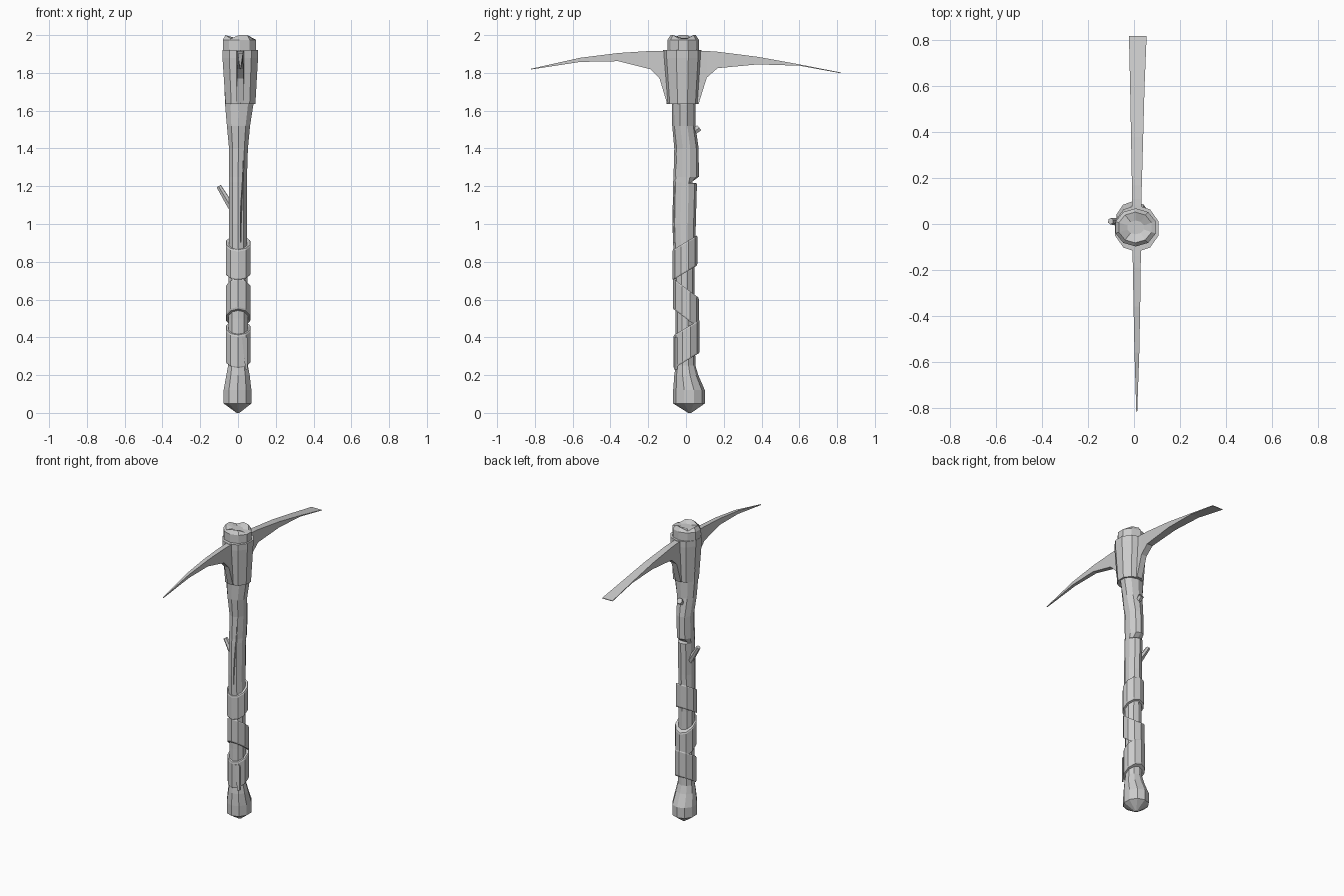
import bpy
import bmesh
import math
from mathutils import Vector

old = bpy.data.objects.get("Cube")
if old:
    bpy.data.objects.remove(old, do_unlink=True)

SIDES = 10
grey = bpy.data.materials.new("plain grey")
grey.use_nodes = True
grey.diffuse_color = (0.6, 0.6, 0.6, 1)
grey.node_tree.nodes["Principled BSDF"].inputs["Base Color"].default_value = grey.diffuse_color


def loft(name, rings, closed=False):
    """Skin a list of equal point rings; cap both ends, or join them if closed."""
    bm = bmesh.new()
    loops = [[bm.verts.new(p) for p in ring] for ring in rings]
    pairs = list(zip(loops, loops[1:]))
    if closed:
        pairs.append((loops[-1], loops[0]))
    else:
        bm.faces.new(loops[0])
        bm.faces.new(loops[-1])
    count = len(loops[0])
    for low, high in pairs:
        for i in range(count):
            j = (i + 1) % count
            bm.faces.new((low[i], low[j], high[j], high[i]))
    bmesh.ops.recalc_face_normals(bm, faces=bm.faces)
    mesh = bpy.data.meshes.new(name)
    bm.to_mesh(mesh)
    bm.free()
    mesh.materials.append(grey)
    obj = bpy.data.objects.new(name, mesh)
    bpy.context.collection.objects.link(obj)
    return obj


def oval(left, right, front, back, z, slope=0, sides=SIDES):
    """Horizontal oval given by its extents, optionally tilted along y."""
    cx, cy = (left + right) / 2, (front + back) / 2
    points = []
    for i in range(sides):
        a = math.tau * (i + 0.5) / sides
        y = cy + math.sin(a) * (back - front) / 2
        points.append(Vector((cx + math.cos(a) * (right - left) / 2, y, z + slope * y)))
    return points


def stick(name, start, end, r_start, r_end, sides=6):
    """Tapered peg between two points."""
    start, end = Vector(start), Vector(end)
    turn = (end - start).to_track_quat("Z", "Y")

    def ring(centre, r):
        return [centre + turn @ Vector((r * math.cos(math.tau * i / sides),
                                        r * math.sin(math.tau * i / sides), 0))
                for i in range(sides)]
    return loft(name, [ring(start, r_start), ring(end, r_end)])


# Handle: height, left, right, front, back
shaft = [
    (0, -.008, .008, .012, .028),
    (.05, -.08, .075, -.068, .1),
    (.12, -.08, .075, -.068, .1),
    (.2, -.065, .065, -.062, .065),
    (.25, -.055, .055, -.055, .05),
    (.5, -.053, .055, -.055, .045),
    (.75, -.053, .053, -.062, .045),
    (1, -.05, .05, -.072, .052),
    (1.215, -.05, .05, -.068, .058),
    (1.22, -.05, .05, -.068, .058),
    (1.25, -.05, .05, -.066, .068),
    (1.4, -.05, .055, -.062, .067),
    (1.52, -.062, .067, -.073, .05),
    (1.63, -.072, .085, -.075, .05),
    (1.92, -.085, .1, -.098, .068),
    (1.975, -.085, .1, -.098, .068),
]
rings = [oval(*ext, z) for z, *ext in shaft]
# The step in the back is a ring flattened on its rear side
for p in rings[9]:
    p.y = min(p.y, .028)
# Worn top end
rim = oval(-.07, .08, -.082, .052, 1.993)
for i, p in enumerate(rim):
    p.z += .007 if i % 3 else -.012
rings += [rim, oval(-.03, .045, -.045, .015, 1.985)]
handle = loft("handle", rings)

# Long crack in the shaft
cutter = loft("crack_cutter", [
    [Vector((x, y, z)) for x, y in ((mid, -.03), (mid - w, -.09), (mid + w, -.09))]
    for z, mid, w in ((.9, .014, .001), (1.1, .018, .006), (1.38, .03, .001))])
cutter.hide_render = True
cutter.hide_set(True)
cutter.display_type = "WIRE"
crack = handle.modifiers.new("crack", "BOOLEAN")
crack.operation = "DIFFERENCE"
crack.solver = "EXACT"
crack.object = cutter

# Metal socket around the handle
loft("head_socket", [
    oval(-.07, .096, -.102, .066, 1.635),
    oval(-.087, .111, -.122, .083, 1.88),
    oval(-.087, .111, -.122, .083, 1.92)])


# Blades: distance along y, top, underside, left edge, right edge
def blade(name, stations):
    loft(name, [[Vector((x0, y, low)), Vector((x1, y, low)),
                 Vector((x1, y, top)), Vector((x0, y, top))]
                for y, top, low, x0, x1 in stations])


blade("front_spike", [
    (-.05, 1.917, 1.637, -.008, .032),
    (-.1, 1.917, 1.637, -.008, .032),
    (-.14, 1.917, 1.77, -.006, .03),
    (-.19, 1.916, 1.82, -.005, .029),
    (-.36, 1.905, 1.862, -.002, .027),
    (-.56, 1.88, 1.858, .002, .023),
    (-.82, 1.822, 1.818, .01, .014)])
blade("back_adze", [
    (.03, 1.917, 1.637, -.008, .032),
    (.067, 1.917, 1.637, -.008, .032),
    (.11, 1.916, 1.775, -.008, .032),
    (.167, 1.912, 1.825, -.009, .034),
    (.38, 1.885, 1.845, -.013, .04),
    (.6, 1.845, 1.838, -.017, .046),
    (.82, 1.802, 1.798, -.022, .055)])


# Grip wraps: tilted bands around the lower shaft
def wrap(name, low, high, slope, front, back):
    def at(z, shrink):
        return oval(-.068 + shrink, .07 - shrink, front + shrink, back - shrink, z, slope)
    bevel = .008
    loft(name, [at(low, .022), at(low, .003), at(low + bevel, 0),
                at(high - bevel, 0), at(high, .003), at(high, .022)], closed=True)


wrap("upper_wrap", .745, .905, .6, -.072, .06)
wrap("middle_wrap", .5, .66, -.75, -.07, .068)
wrap("lower_wrap", .275, .45, .6, -.066, .072)

# Loose end of the lower wrap
loft("wrap_tail", [
    [Vector((x, y, z)) for x, y in ((mid - w, -.064), (mid + w, -.054),
                                    (mid + w, -.046), (mid - w, -.056))]
    for z, mid, w in ((.23, .045, .006), (.4, .035, .014))])

# Broken twig and knot on the shaft
stick("side_twig", (-.035, .005, 1.09), (-.102, .012, 1.2), .02, .014)
stick("back_knot", (0, .04, 1.485), (0, .07, 1.51), .016, .02)
